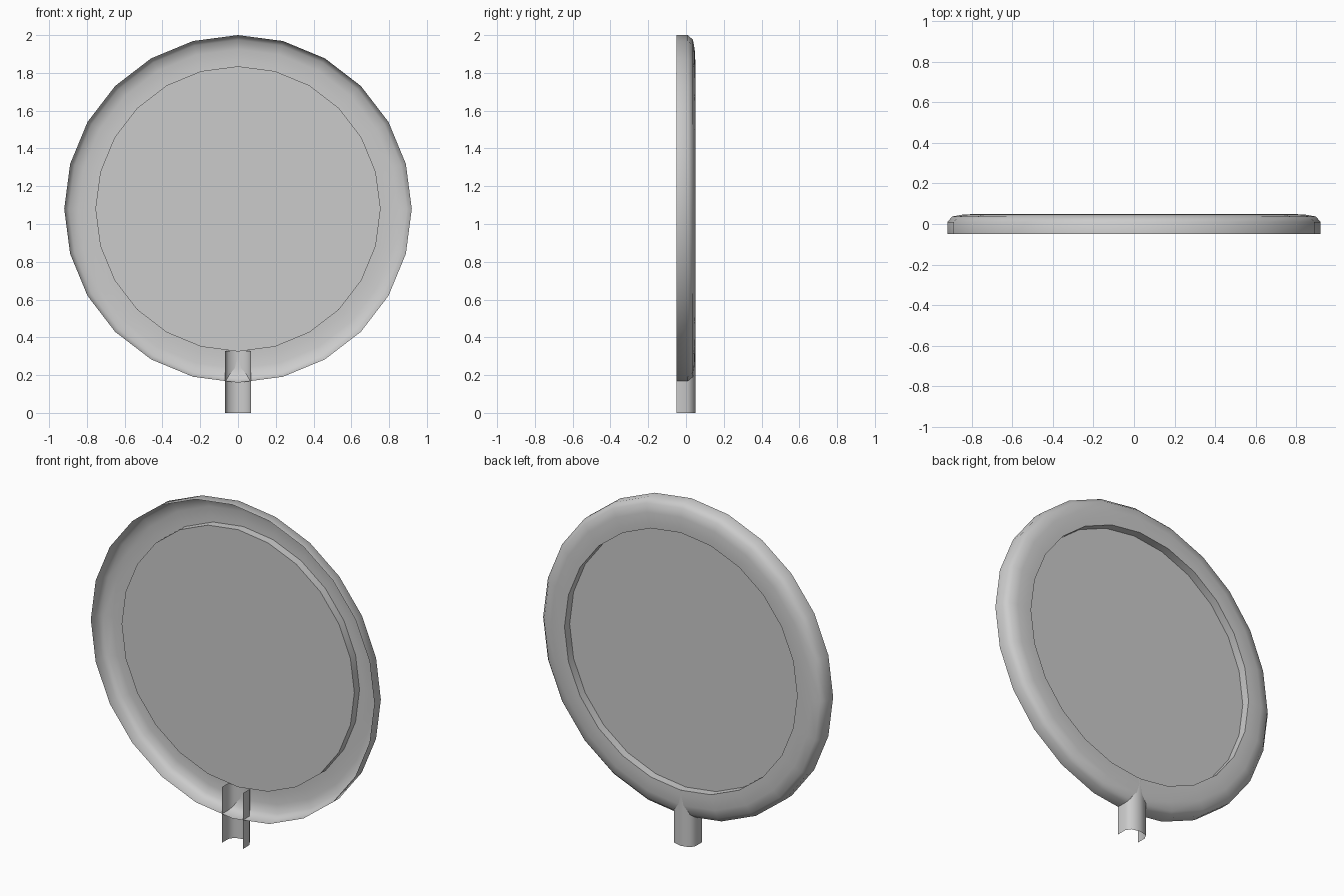
import bpy
from math import sin, cos, tau, radians

if "Cube" in bpy.data.objects:
    bpy.data.objects.remove(bpy.data.objects["Cube"])

SIDES = 24
CENTRE_Z = 1.08


def make_object(name, verts, faces):
    mesh = bpy.data.meshes.new(name)
    mesh.from_pydata(verts, [], faces)
    mesh.update()
    obj = bpy.data.objects.new(name, mesh)
    bpy.context.collection.objects.link(obj)
    bpy.ops.object.select_all(action='DESELECT')
    obj.select_set(True)
    bpy.context.view_layer.objects.active = obj
    bpy.ops.object.shade_smooth_by_angle(angle=radians(60))
    return obj


def ring_point(r, y, k):
    a = tau * k / SIDES
    return (r * sin(a), y, CENTRE_Z + r * cos(a))


# Rim: open-fronted shell, (radius, y) from the front lip round to the panel
rim = [(0.92, -0.05), (0.92, 0.01), (0.895, 0.037), (0.845, 0.046),
       (0.79, 0.049), (0.755, 0.048), (0.755, 0.0)]
verts = [ring_point(r, y, k) for r, y in rim for k in range(SIDES)]
faces = []
for i in range(len(rim) - 1):
    for k in range(SIDES):
        a, b = i * SIDES + k, i * SIDES + (k + 1) % SIDES
        faces.append((a, b, b + SIDES, a + SIDES))

# Round panel closing the middle of the rim
last = (len(rim) - 1) * SIDES
faces.append(tuple(range(last, last + SIDES)))
make_object("round_panel_and_rim", verts, faces)

# Post: rounded channel, open at the front and at both ends
half = [(-0.068, -0.05), (-0.068, 0.008), (-0.05, 0.038)]
channel = half + [(0.0, 0.05)] + [(-x, y) for x, y in reversed(half)]
n = len(channel)
verts = [(x, y, z) for z in (0.0, 0.327) for x, y in channel]
faces = [(i, i + n, i + n + 1, i + 1) for i in range(n - 1)]
make_object("post", verts, faces)
